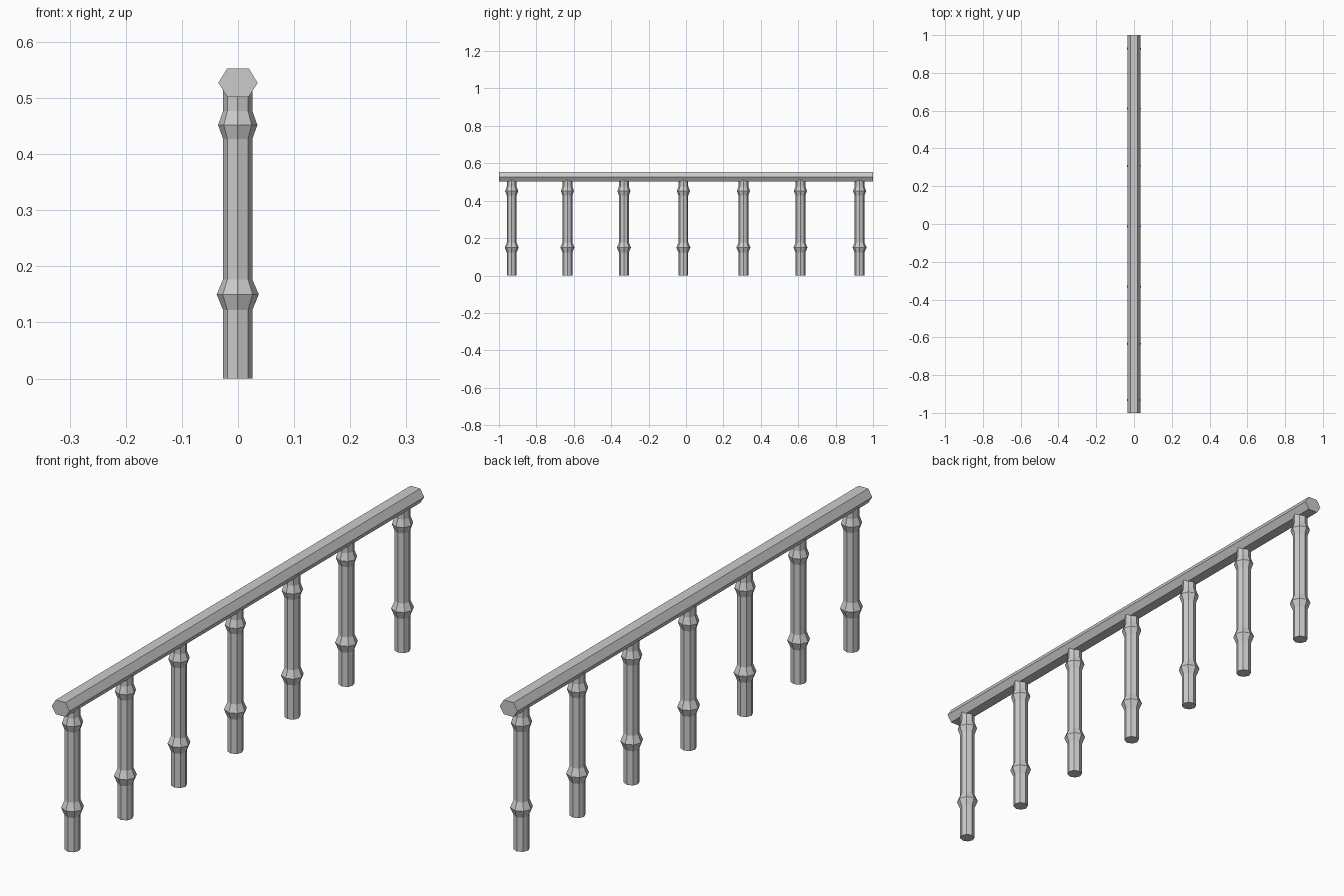
import bpy, bmesh, math

if "Cube" in bpy.data.objects:
    bpy.data.objects.remove(bpy.data.objects["Cube"])


def loft(name, rings, location=(0, 0, 0)):
    """Skin a list of equal-length vertex rings and cap both ends."""
    bm = bmesh.new()
    loops = [[bm.verts.new(p) for p in ring] for ring in rings]
    n = len(loops[0])
    for a, b in zip(loops, loops[1:]):
        for i in range(n):
            j = (i + 1) % n
            bm.faces.new((a[i], a[j], b[j], b[i]))
    bm.faces.new(loops[0])
    bm.faces.new(loops[-1])
    bmesh.ops.recalc_face_normals(bm, faces=bm.faces)
    mesh = bpy.data.meshes.new(name)
    bm.to_mesh(mesh)
    bm.free()
    obj = bpy.data.objects.new(name, mesh)
    obj.location = location
    bpy.context.collection.objects.link(obj)
    return obj


# Hexagonal handrail running along y
hexagon = [(0.035, 0.527), (0.019, 0.553), (-0.019, 0.553),
           (-0.035, 0.527), (-0.019, 0.502), (0.019, 0.502)]
loft("handrail", [[(x, y, z) for x, z in hexagon] for y in (-1, 1)])

# Eight-sided balusters with two swollen rings: (radius, height)
profile = [(0.026, 0), (0.026, 0.122), (0.0375, 0.15), (0.026, 0.177),
           (0.026, 0.427), (0.035, 0.452), (0.026, 0.477), (0.026, 0.515)]
angles = [math.radians(45 * i) for i in range(8)]
baluster_rings = [[(r * math.cos(a), r * math.sin(a), z) for a in angles]
                  for r, z in profile]
for i, y in enumerate((-0.932, -0.634, -0.332, -0.014, 0.307, 0.612, 0.928)):
    loft(f"baluster_{i + 1}", baluster_rings, (-0.0005, y, 0))
